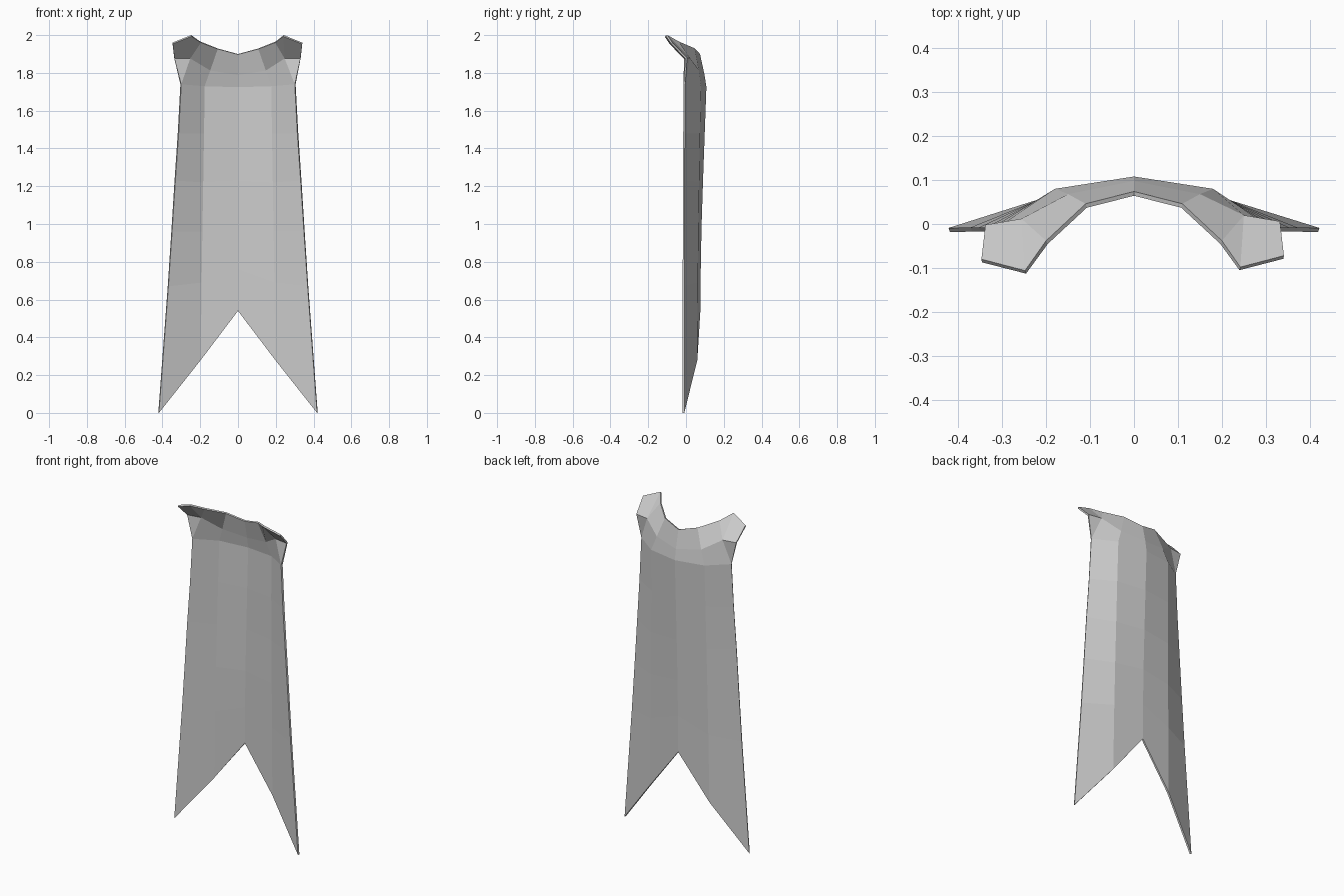
import bpy, bmesh

if "Cube" in bpy.data.objects:
    bpy.data.objects.remove(bpy.data.objects["Cube"])

# Cloth material
cloth = bpy.data.materials.new("grey cloth")
cloth.diffuse_color = (0.6, 0.6, 0.6, 1)
cloth.use_nodes = True
cloth.node_tree.nodes["Principled BSDF"].inputs["Base Color"].default_value = cloth.diffuse_color

# Hanging rows, top to bottom: (x, y, z) at centre, fold and side edge
ROWS = [
    [(0, .108, 1.725), (.18, .080, 1.73), (.305, -.004, 1.74)],
    [(0, .099, 1.48), (.183, .074, 1.48), (.319, -.006, 1.48)],
    [(0, .090, 1.23), (.187, .070, 1.22), (.336, -.008, 1.23)],
    [(0, .082, 0.98), (.191, .066, 0.96), (.353, -.008, 0.96)],
    [(0, .078, 0.76), (.195, .063, 0.69), (.372, -.008, 0.67)],
    [(0, .076, 0.54), (.200, .060, 0.28), (.422, -.009, 0.0)],
]
# Collar: neck bend, then rim, then the flared shoulder tab
BEND = [(0, .098, 1.79), (.15, .068, 1.815), (.25, .020, 1.88), (.332, .006, 1.88)]
RIM = [(0, .074, 1.90), (.11, .046, 1.93), (.20, -.038, 1.966)]
TIP, CORNER = (.242, -.098, 2.0), (.341, -.072, 1.96)


def half_faces():
    faces = []
    for low, high in zip(ROWS[1:], ROWS):
        for i in range(2):
            faces.append((low[i], high[i], high[i + 1], low[i + 1]))
    top = ROWS[0]
    for i in range(2):
        faces.append((top[i], BEND[i], BEND[i + 1], top[i + 1]))
        faces.append((BEND[i], RIM[i], RIM[i + 1], BEND[i + 1]))
    faces.append((top[2], BEND[2], BEND[3]))
    faces.append((BEND[2], RIM[2], TIP))
    faces.append((BEND[2], TIP, CORNER, BEND[3]))
    return faces


# Both halves of the cape, the left shoulder sitting slightly further forward
bm = bmesh.new()
for side in (1, -1):
    for pts in half_faces():
        verts = []
        for p in pts:
            x, y, z = p
            if side < 0 and p in (BEND[2], BEND[3], TIP, CORNER):
                x, y = x + .006, y - .008
            verts.append(bm.verts.new((side * x, y, z)))
        bm.faces.new(verts if side > 0 else verts[::-1])
bmesh.ops.remove_doubles(bm, verts=bm.verts, dist=0.001)
mesh = bpy.data.meshes.new("cape")
bm.to_mesh(mesh)
bm.free()
mesh.materials.append(cloth)
cape = bpy.data.objects.new("cape", mesh)
bpy.context.collection.objects.link(cape)

# Cloth thickness, added on the inner side
shell = cape.modifiers.new("thickness", 'SOLIDIFY')
shell.thickness = 0.01
shell.offset = -1
